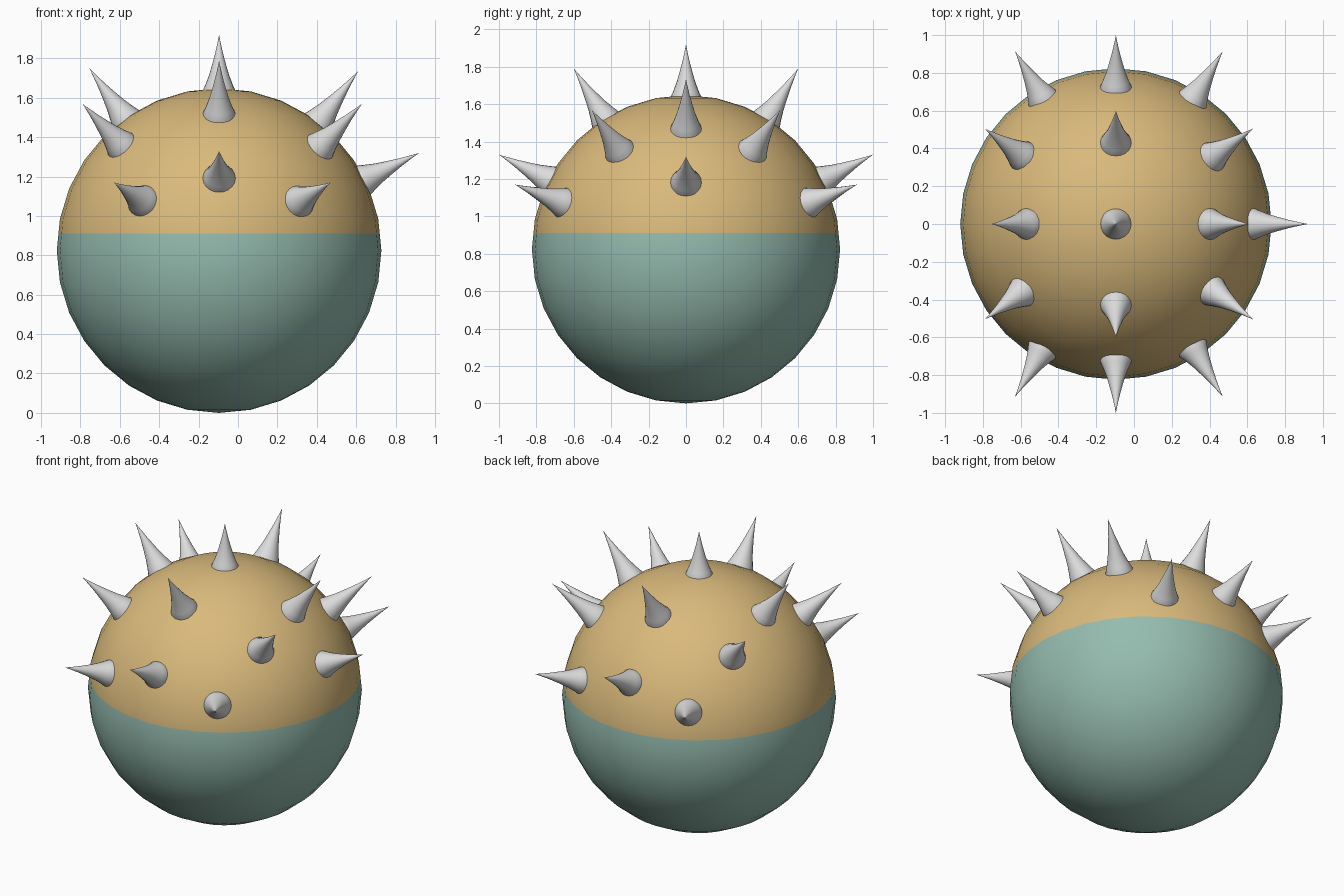
import bpy, bmesh, math
from mathutils import Vector

if "Cube" in bpy.data.objects:
    bpy.data.objects.remove(bpy.data.objects["Cube"])

CENTRE = Vector((-0.096, 0, 0.824))
RADIUS = 0.824
SEAM_Z = 0.91


def material(name, rgb):
    m = bpy.data.materials.new(name)
    m.diffuse_color = (*rgb, 1)
    m.use_nodes = True
    m.node_tree.nodes["Principled BSDF"].inputs["Base Color"].default_value = m.diffuse_color
    return m


tan = material("sandy tan", (0.70, 0.49, 0.20))
teal = material("dusty teal", (0.30, 0.50, 0.43))
grey = material("pale grey", (0.72, 0.72, 0.72))


def add_object(name, bm, mats):
    bmesh.ops.recalc_face_normals(bm, faces=bm.faces)
    for f in bm.faces:
        f.smooth = True
    mesh = bpy.data.meshes.new(name)
    bm.to_mesh(mesh)
    bm.free()
    for m in mats:
        mesh.materials.append(m)
    ob = bpy.data.objects.new(name, mesh)
    bpy.context.collection.objects.link(ob)
    return ob


# round body, cut at the colour seam: tan above, teal below
bm = bmesh.new()
bmesh.ops.create_uvsphere(bm, u_segments=32, v_segments=16, radius=RADIUS)
bmesh.ops.translate(bm, verts=bm.verts, vec=CENTRE)
bmesh.ops.bisect_plane(bm, geom=bm.verts[:] + bm.edges[:] + bm.faces[:],
                       plane_co=(0, 0, SEAM_Z), plane_no=(0, 0, 1))
for f in bm.faces:
    f.material_index = 0 if f.calc_center_median().z > SEAM_Z else 1
add_object("body", bm, [tan, teal])

# flared thorn profile: (fraction of the way to the tip, radius)
PROFILE = [(0.0, 0.084), (0.1, 0.083), (0.2, 0.069), (0.35, 0.051),
           (0.5, 0.037), (0.7, 0.020), (0.9, 0.006)]
SIDES = 20


def spike(name, tip):
    tip = Vector(tip)
    axis = (tip - CENTRE).normalized()
    base = CENTRE + axis * 0.78
    length = (tip - base).length
    rot = axis.to_track_quat('Z', 'Y')
    bm = bmesh.new()
    rings = []
    for t, r in PROFILE:
        rings.append([bm.verts.new(base + rot @ Vector((
            r * math.cos(2 * math.pi * i / SIDES),
            r * math.sin(2 * math.pi * i / SIDES), t * length)))
            for i in range(SIDES)])
    point = bm.verts.new(tip)
    for a, b in zip(rings, rings[1:]):
        for i in range(SIDES):
            j = (i + 1) % SIDES
            bm.faces.new((a[i], a[j], b[j], b[i]))
    for i in range(SIDES):
        bm.faces.new((rings[-1][i], rings[-1][(i + 1) % SIDES], point))
    bm.faces.new(rings[0][::-1])
    add_object(name, bm, [grey])


# spikes on the centre line
for n, tip in {"top_spike": (-0.096, 0, 1.92),
               "upper_right_spike": (0.61, 0, 1.735),
               "upper_left_spike": (-0.755, 0, 1.75),
               "lower_right_spike": (0.92, 0, 1.32)}.items():
    spike(n, tip)

# spikes mirrored front and back
for n, (x, y, z) in {"upper_spike": (-0.096, 0.60, 1.79),
                     "middle_spike": (-0.096, 1.0, 1.33),
                     "shoulder_right_spike": (0.63, 0.505, 1.57),
                     "shoulder_left_spike": (-0.79, 0.505, 1.57),
                     "low_right_spike": (0.47, 0.915, 1.17),
                     "low_left_spike": (-0.63, 0.915, 1.17)}.items():
    spike("front_" + n, (x, -y, z))
    spike("back_" + n, (x, y, z))
